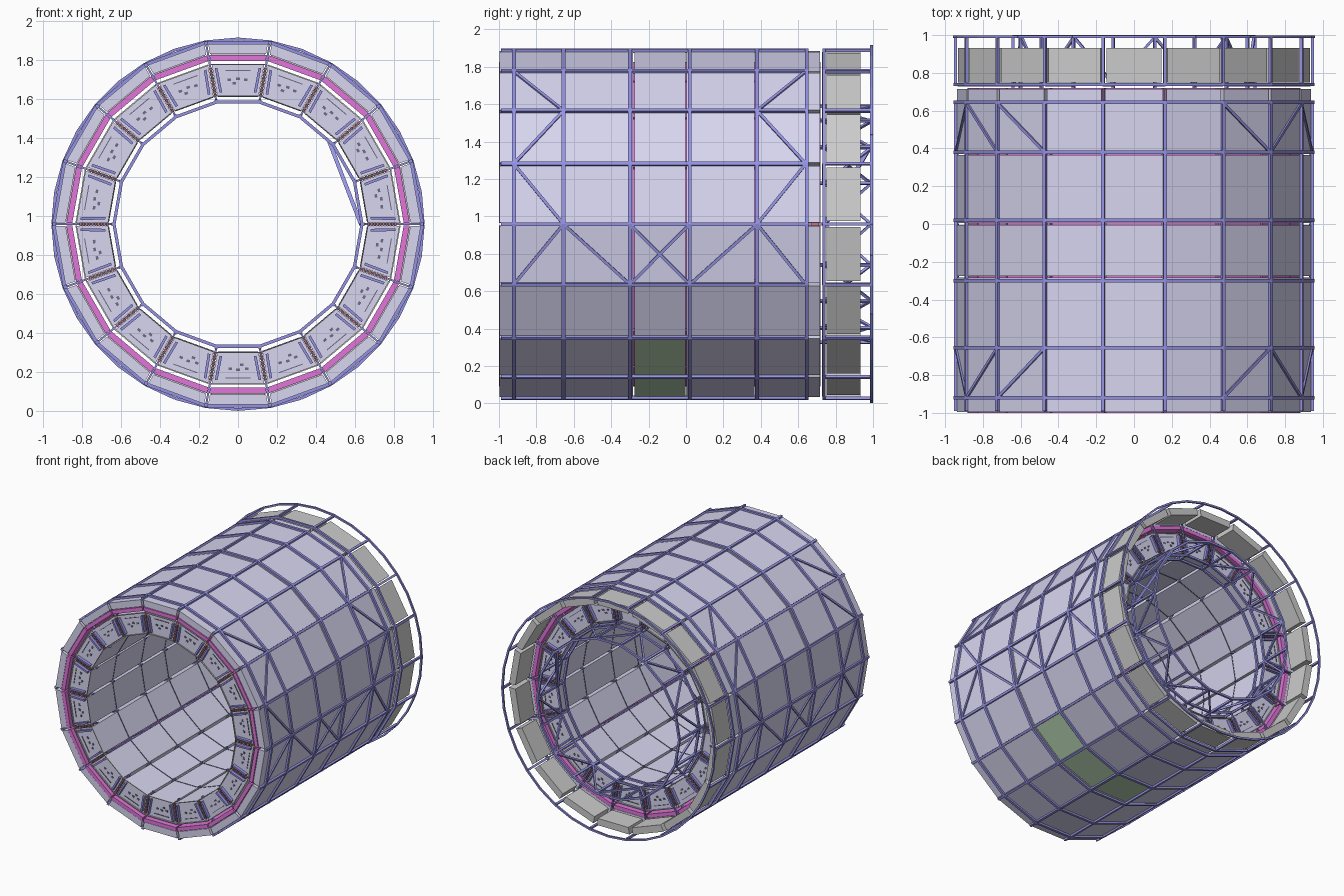
import bpy, bmesh
from math import cos, sin, tan, radians
from mathutils import Vector

if "Cube" in bpy.data.objects:
    bpy.data.objects.remove(bpy.data.objects["Cube"])

CZ = 0.958                      # height of the barrel axis
T = tan(radians(10))            # half-sector slope, 18 sectors
MID = [10 + 20 * i for i in range(18)]    # sector centre angles
VERT = [20 * i for i in range(18)]        # sector joint angles
RINGS = [-0.92, -0.655, -0.30, 0.02, 0.38, 0.645]


def mat(name, c):
    m = bpy.data.materials.new(name)
    m.diffuse_color = (*c, 1)
    m.use_nodes = True
    m.node_tree.nodes["Principled BSDF"].inputs["Base Color"].default_value = m.diffuse_color
    return m


LILAC = mat("lilac", (0.68, 0.67, 0.87))
BLUE = mat("blue_violet", (0.30, 0.29, 0.76))
MAGENTA = mat("magenta", (0.75, 0.18, 0.70))
GREEN = mat("green", (0.48, 0.66, 0.46))
DARK = mat("dark", (0.16, 0.15, 0.24))
RED = mat("red", (0.60, 0.16, 0.16))
WHITE = mat("off_white", (0.85, 0.85, 0.88))


def hull(bm, pts):
    """Six-sided block from two end quads."""
    v = [bm.verts.new(p) for p in pts]
    bm.faces.new(v[:4])
    bm.faces.new(v[:3:-1])
    for i in range(4):
        j = (i + 1) % 4
        bm.faces.new((v[i], v[i + 4], v[j + 4], v[j]))


def at(a, r, t, y):
    a = radians(a)
    return Vector((r * cos(a) - t * sin(a), y, CZ + r * sin(a) + t * cos(a)))


def block(bm, a, r0, r1, y0, y1, h0, h1=None, off0=0, off1=None):
    """Block facing outward at angle a, half widths h0 (inner) and h1 (outer)."""
    h1 = h0 if h1 is None else h1
    off1 = off0 if off1 is None else off1
    quad = [(r0, off0 - h0), (r0, off0 + h0), (r1, off1 + h1), (r1, off1 - h1)]
    hull(bm, [at(a, r, t, y) for y in (y0, y1) for r, t in quad])


def wedge(bm, a, r0, r1, y0, y1, gap):
    block(bm, a, r0, r1, y0, y1, r0 * T - gap, r1 * T - gap)


def beam(bm, p, q, w):
    d = (q - p).normalized()
    n = Vector(((p + q).x, 0, (p + q).z - 2 * CZ)).normalized()
    s = d.cross(n).normalized() * w
    n = s.cross(d).normalized() * w
    hull(bm, [e + o for e in (p, q) for o in (s + n, s - n, -s - n, n - s)])


def finish(bm, name, m=None):
    bmesh.ops.recalc_face_normals(bm, faces=bm.faces)
    me = bpy.data.meshes.new(name)
    bm.to_mesh(me)
    bm.free()
    ob = bpy.data.objects.new(name, me)
    bpy.context.collection.objects.link(ob)
    if m:
        me.materials.append(m)


def part(name, m, build):
    bm = bmesh.new()
    build(bm)
    finish(bm, name, m)


EDGES = [-0.98, -0.655, -0.29, 0.01, 0.37, 0.70]


# inner chambers: five wedges along each sector
def chambers(bm):
    for a in MID:
        for y0, y1 in zip(EDGES, EDGES[1:]):
            wedge(bm, a, 0.655, 0.82, y0 + 0.005, y1 - 0.005, 0.010)


# outer chambers, with three green ones at the bottom
def is_green(a, i):
    return a in (270, 290, 310) and i == 2


def outer(bm, green):
    ys = [-1.0, -0.655, -0.28, 0.0, 0.37, 0.72]
    for a in MID:
        for i, (y0, y1) in enumerate(zip(ys, ys[1:])):
            if is_green(a, i) == green:
                wedge(bm, a, 0.872, 0.925, y0 + 0.004, y1 - 0.004, 0.010)


part("inner_chambers", LILAC, chambers)
part("outer_chambers", LILAC, lambda bm: outer(bm, False))
part("green_chambers", GREEN, lambda bm: outer(bm, True))
part("middle_layer", MAGENTA,
     lambda bm: [wedge(bm, a, 0.838, 0.868, -1.0, 0.72, 0.006) for a in MID])


# space frame: rings, long bars and spokes
def frame(bm):
    for y in RINGS:
        for a in MID:
            wedge(bm, a, 0.922, 0.94, y - 0.01, y + 0.01, 0)
        for a in VERT:
            block(bm, a, 0.65, 0.94, y - 0.01, y + 0.01, 0.005)
    for a in VERT:
        block(bm, a, 0.932, 0.952, -0.99, 0.65, 0.009)


# diagonal braces: (joint angle, y) to (joint angle, y)
def braces(bm):
    def d(a, y0, b, y1):
        beam(bm, at(a, 0.941, 0, y0), at(b, 0.941, 0, y1), 0.008)
    f, b, i, j = -0.92, 0.64, -0.655, 0.38
    for end, nxt in ((f, i), (b, j)):
        for lo, hi in ((0, 20), (180, 160)):
            d(lo, nxt, hi, end)
        d(20, end, 40, nxt)
        d(160, end, 140, nxt)
        d(40, nxt, 60, end)
        d(140, end, 120, nxt)
    for lo, hi in ((340, 360), (200, 180)):
        d(lo, f, hi, i)
        d(hi, i, lo, -0.30)
        d(lo, -0.30, hi, 0.02)
        d(hi, -0.30, lo, 0.02)
        d(lo, 0.02, hi, j)
        d(hi, j, lo, b)


part("space_frame", BLUE, frame)
part("diagonal_braces", BLUE, braces)


# end brackets flanking each joint, front and back
def brackets(bm):
    for a in MID:
        for y0, y1 in ((-1.0, -0.975), (0.695, 0.72)):
            for s in (-1, 1):
                block(bm, a, 0.675, 0.80, y0, y1, 0.007,
                      off0=s * 0.088, off1=s * 0.112)


# stacked connectors in the joints
def connectors(bm, odd):
    for a in VERT:
        for k in range(10):
            if k % 2 == odd:
                r = 0.665 + k * 0.015
                for y0, y1 in ((-0.99, -0.95), (0.67, 0.71)):
                    block(bm, a, r, r + 0.012, y0, y1, 0.008)


# slots and ports on the chamber end faces
def ports(bm):
    for a in MID:
        for y0, y1 in ((-0.979, -0.974), (0.694, 0.699)):
            block(bm, a, 0.785, 0.790, y0, y1, 0.065)
            for r, t in ((0.735, -0.04), (0.74, 0.0), (0.715, 0.02), (0.735, 0.045)):
                block(bm, a, r, r + 0.013, y0, y1, 0.009, off0=t)


# thin gas-tight rims around the end faces
def rims(bm):
    for a in MID:
        for y0, y1 in ((-0.985, -0.974), (0.694, 0.705)):
            wedge(bm, a, 0.655, 0.660, y0, y1, 0.008)
            wedge(bm, a, 0.815, 0.822, y0, y1, 0.006)


part("end_brackets", BLUE, brackets)
part("connectors_dark", DARK, lambda bm: connectors(bm, 0))
part("connectors_red", RED, lambda bm: connectors(bm, 1))
part("end_ports", DARK, ports)
part("end_rims", WHITE, rims)


# inner seams at the chamber divisions
def seams(bm):
    for y in EDGES[1:-1]:
        for a in MID:
            wedge(bm, a, 0.653, 0.66, y - 0.004, y + 0.004, 0.012)


part("inner_seams", DARK, seams)

# grey blocks in the back ring
part("back_blocks", None,
     lambda bm: [wedge(bm, a, 0.865, 0.92, 0.75, 0.932, 0.016) for a in MID])


# back frame: outer and inner rings joined by bars
def back_frame(bm):
    for a in MID:
        wedge(bm, a, 0.922, 0.94, 0.73, 0.746, 0)
        for y in (0.655, 0.738, 0.992):
            wedge(bm, a, 0.618, 0.634, y - 0.008, y + 0.008, 0)
    for k in range(36):
        a, b = 10 * k, 10 * k + 10
        beam(bm, at(a, 0.95, 0, 0.992), at(b, 0.95, 0, 0.992), 0.007)
    for a in VERT:
        block(bm, a, 0.936, 0.952, 0.73, 0.99, 0.008)
        block(bm, a, 0.632, 0.648, 0.65, 0.992, 0.008)
        block(bm, a, 0.64, 0.935, 0.728, 0.74, 0.005)
    for k, a in enumerate(VERT):
        y0, y1 = (0.74, 0.99) if k % 2 else (0.99, 0.74)
        beam(bm, at(a, 0.635, 0, y0), at(a + 20, 0.635, 0, y1), 0.007)
    beam(bm, at(0, 0.63, 0, 0.74), at(42, 0.63, 0, 0.99), 0.01)


part("back_frame", BLUE, back_frame)
